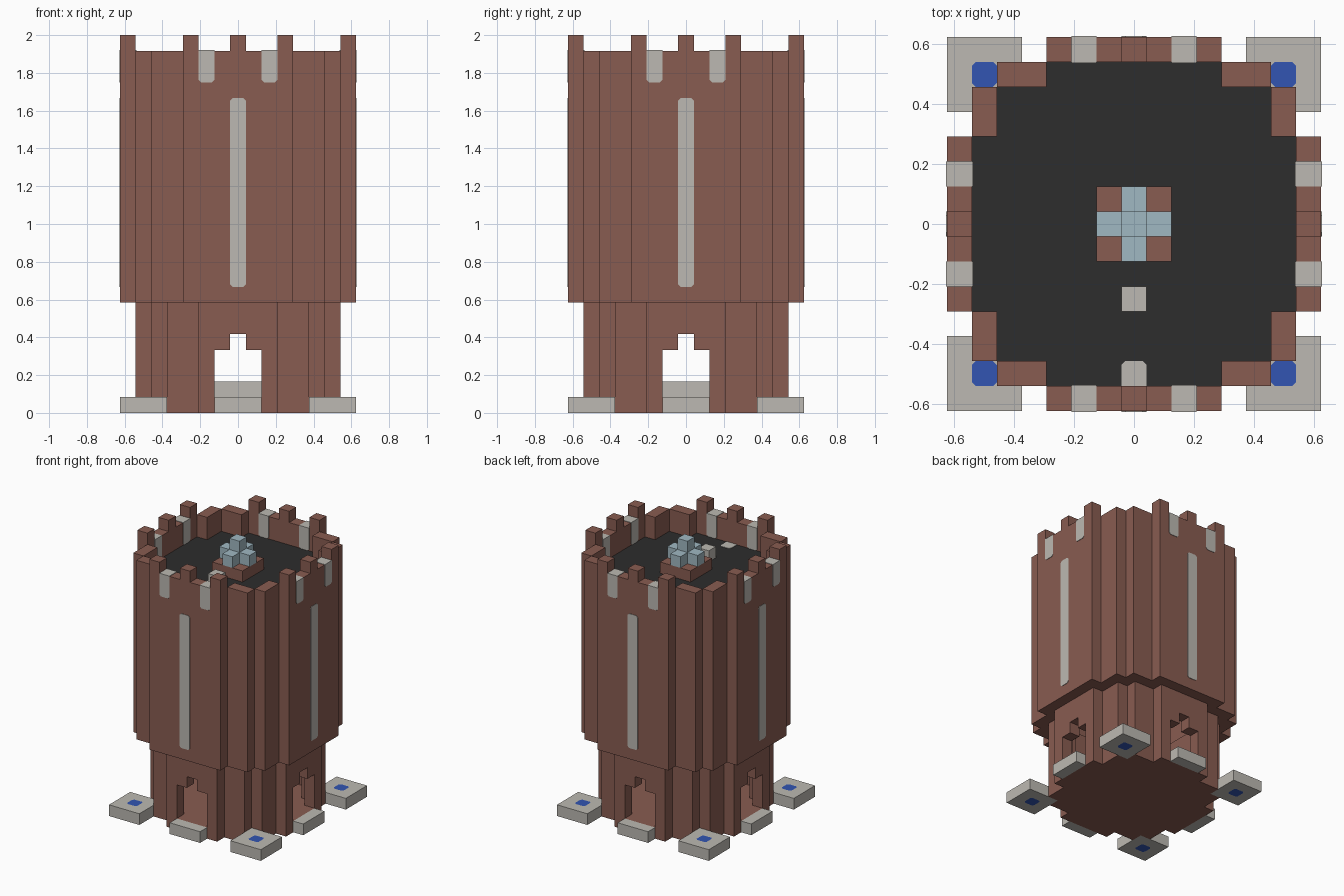
import bpy, bmesh
from math import radians
from mathutils import Matrix

cube = bpy.data.objects.get("Cube")
if cube:
    bpy.data.objects.remove(cube, do_unlink=True)

U = 2 / 24  # one building block


def material(name, *rgb):
    lin = [((c / 255 + 0.055) / 1.055) ** 2.4 for c in rgb] + [1]
    m = bpy.data.materials.new(name)
    m.use_nodes = True
    m.diffuse_color = lin
    m.node_tree.nodes["Principled BSDF"].inputs["Base Color"].default_value = lin
    return m


BRICK = material("brick", 137, 92, 81)
STONE = material("pale stone", 188, 185, 178)
ROOF = material("dark roof", 45, 45, 45)
BLUE = material("blue", 50, 85, 178)
ICE = material("pale blue", 160, 184, 194)


def prism(name, pts, lo, hi, mat, matrix=Matrix()):
    """Extrude an outline, given in blocks, from lo to hi."""
    bm = bmesh.new()
    face = bm.faces.new([bm.verts.new((x, y, lo)) for x, y in pts])
    top = bmesh.ops.extrude_face_region(bm, geom=[face])["geom"]
    bmesh.ops.translate(bm, vec=(0, 0, hi - lo),
                        verts=[v for v in top if isinstance(v, bmesh.types.BMVert)])
    bmesh.ops.recalc_face_normals(bm, faces=bm.faces)
    bm.transform(Matrix.Scale(U, 4) @ matrix)
    mesh = bpy.data.meshes.new(name)
    bm.to_mesh(mesh)
    bm.free()
    mesh.materials.append(mat)
    ob = bpy.data.objects.new(name, mesh)
    bpy.context.collection.objects.link(ob)
    return ob


def cut(ob, cutter, keep=False):
    """Subtract the cutter from the object."""
    mod = ob.modifiers.new("cut", 'BOOLEAN')
    mod.operation, mod.solver, mod.object = 'DIFFERENCE', 'EXACT', cutter
    bpy.context.view_layer.objects.active = ob
    bpy.ops.object.modifier_apply(modifier=mod.name)
    if not keep:
        bpy.data.objects.remove(cutter, do_unlink=True)


def rect(cx, cy, w, h):
    x, y = w / 2, h / 2
    return [(cx - x, cy - y), (cx + x, cy - y), (cx + x, cy + y), (cx - x, cy + y)]


def clipped(cx, cy, w, h, low=True, high=True, c=0.15):
    """Rectangle with clipped lower and/or upper corners."""
    pts = []
    for sx, sy in ((-1, -1), (1, -1), (1, 1), (-1, 1)):
        x, y = cx + sx * w / 2, cy + sy * h / 2
        if (low if sy < 0 else high):
            a, b = (x, y - sy * c), (x - sx * c, y)
            pts += [a, b] if sx * sy > 0 else [b, a]
        else:
            pts.append((x, y))
    return pts


def ring(quarter):
    """Repeat a quarter outline around the centre."""
    pts = []
    for _ in range(4):
        pts += quarter
        quarter = [(-y, x) for x, y in quarter]
    return pts


def side(k):
    """Outline plane for wall k: up stays up, extrusion points outward."""
    return Matrix.Rotation(radians(90 * k), 4, 'Z') @ Matrix.Rotation(radians(90), 4, 'X')


upper_out = ring([(7.5, 3.5), (6.5, 3.5), (6.5, 5.5), (5.5, 5.5), (5.5, 6.5), (3.5, 6.5), (3.5, 7.5)])
upper_in = ring([(6.5, 3.5), (5.5, 3.5), (5.5, 5.5), (3.5, 5.5), (3.5, 6.5)])
lower_out = ring([(6.5, 2.5), (5.5, 2.5), (5.5, 4.5), (4.5, 4.5), (4.5, 5.5), (2.5, 5.5), (2.5, 6.5)])
lower_in = ring([(5.5, 2.5), (4.5, 2.5), (4.5, 4.5), (2.5, 4.5), (2.5, 5.5)])
door = [(-1.5, 1), (1.5, 1), (1.5, 4), (0.5, 4), (0.5, 5), (-0.5, 5), (-0.5, 4), (-1.5, 4)]

# Hollow base with four stepped doorways
base = prism("tower_base", lower_out, 0, 7, BRICK)
cut(base, prism("base_room", lower_in, 1, 8, BRICK))
for k in range(4):
    cut(base, prism("doorway", door, 5, 8, BRICK, side(k)))

# Wider hollow upper tower
upper = prism("tower_upper", upper_out, 7, 23, BRICK)
cut(upper, prism("upper_hatch", lower_in, 6, 8.5, BRICK))
cut(upper, prism("upper_room", upper_in, 8, 24, BRICK))
prism("roof_floor", upper_in, 20, 21, ROOF)

# Details repeated on each side
for k in range(4):
    m = side(k)
    prism("door_step", rect(0, 0.5, 3, 1), 6.5, 7.5, STONE, m)
    prism("wall_strip", clipped(0, 14, 1, 12), 7.4, 7.54, STONE, m)
    for x in (-2, 2):
        prism("parapet_slot", clipped(x, 22.02, 1, 2.04, high=False), 6.46, 7.54, STONE, m)
    for x in (-3, 0, 3):
        prism("merlon", rect(x, 23.5, 1, 1), 6.5, 7.5, BRICK, m)

# Corner pads with a blue centre
for x in (-6, 6):
    for y in (-6, 6):
        pad = prism("corner_pad", rect(x, y, 3, 3), 0, 1, STONE)
        hole = prism("pad_hole", clipped(x, y, 1, 1), -1, 2, BLUE)
        cut(pad, hole)
        prism("pad_centre", clipped(x, y, 1, 1), 0, 1, BLUE)

# Block inside the base
prism("inner_plinth", rect(0, 0, 3, 3), 1, 2, STONE)

# Roof fountain and stones
prism("fountain_basin", rect(0, 0, 3, 3), 21, 22, BRICK)
prism("fountain_core", rect(0, 0, 1, 1), 22, 24, ICE)
for x, y in ((1, 0), (-1, 0), (0, 1), (0, -1)):
    prism("fountain_arm", rect(x, y, 1, 1), 22, 23, ICE)
prism("roof_stone", rect(0, -3, 1, 1), 21, 22, STONE)
prism("roof_tile", clipped(0, -6, 1, 1, low=False), 20.95, 21.04, STONE)
